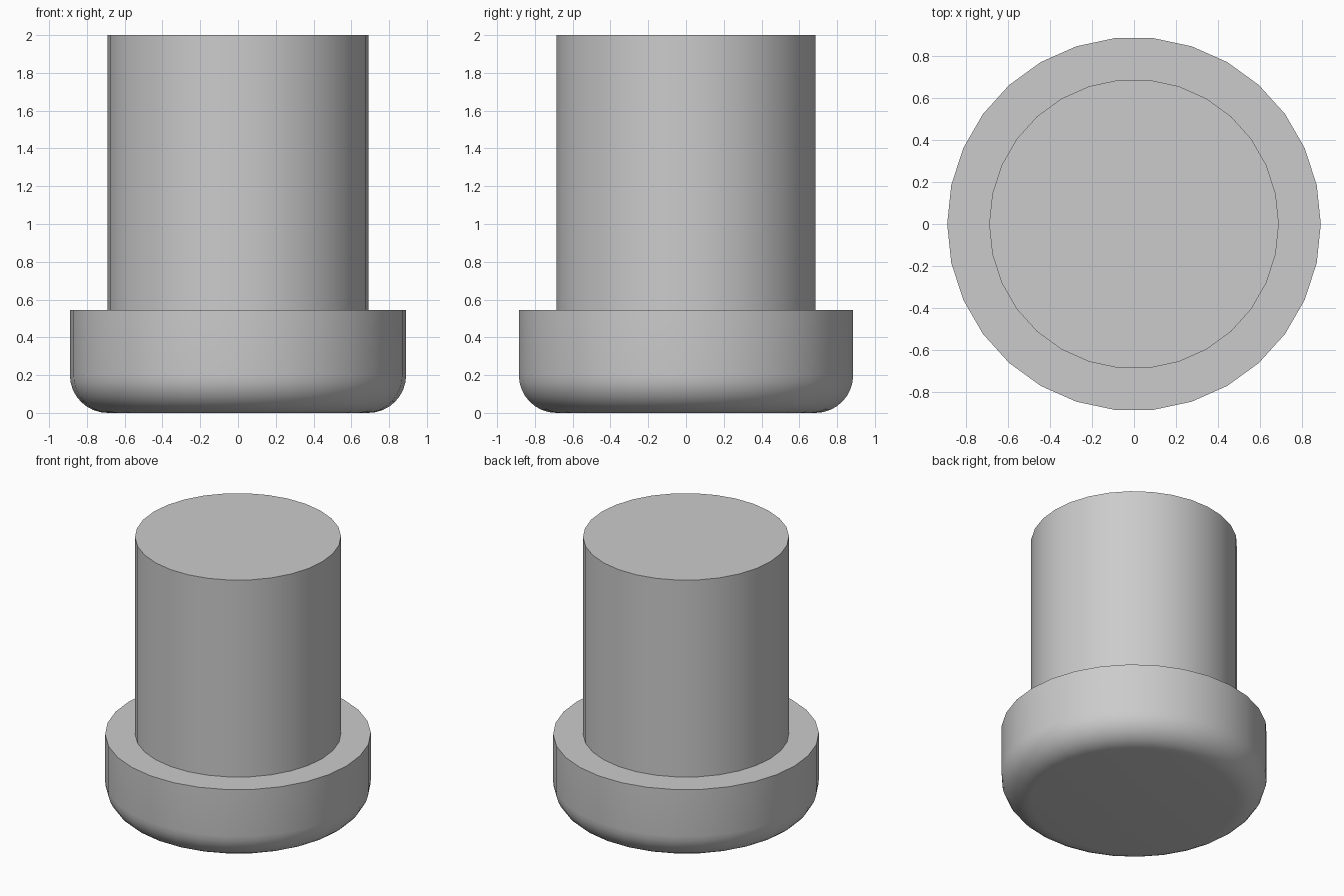
import bpy, bmesh, math

if "Cube" in bpy.data.objects:
    bpy.data.objects.remove(bpy.data.objects["Cube"])

SIDES = 30
FILLET = 0.2

grey = bpy.data.materials.new("plain_grey")
grey.diffuse_color = (0.6, 0.6, 0.6, 1)
grey.use_nodes = True
grey.node_tree.nodes["Principled BSDF"].inputs["Base Color"].default_value = grey.diffuse_color


def lathe(name, profile):
    """Turn a (radius, z) profile, listed bottom to top, into a capped solid."""
    bm = bmesh.new()
    rings = [[bm.verts.new((r * math.cos(math.tau * i / SIDES),
                            r * math.sin(math.tau * i / SIDES), z))
              for i in range(SIDES)] for r, z in profile]
    for low, high in zip(rings, rings[1:]):
        for i in range(SIDES):
            j = (i + 1) % SIDES
            bm.faces.new((low[i], low[j], high[j], high[i]))
    bm.faces.new(rings[0][::-1])
    bm.faces.new(rings[-1])
    mesh = bpy.data.meshes.new(name)
    bm.to_mesh(mesh)
    bm.free()
    mesh.materials.append(grey)
    obj = bpy.data.objects.new(name, mesh)
    bpy.context.collection.objects.link(obj)
    bpy.ops.object.select_all(action='DESELECT')
    obj.select_set(True)
    bpy.context.view_layer.objects.active = obj
    bpy.ops.object.shade_smooth_by_angle(angle=math.radians(30))
    return obj


# Wide head with a rounded lower edge
arc = [math.pi / 2 * k / 8 for k in range(9)]
head = [(0.69 + FILLET * math.sin(a), FILLET * (1 - math.cos(a))) for a in arc]
lathe("head", head + [(0.89, 0.545)])

# Straight shaft standing on the head
lathe("shaft", [(0.69, 0.545), (0.69, 2.0)])
